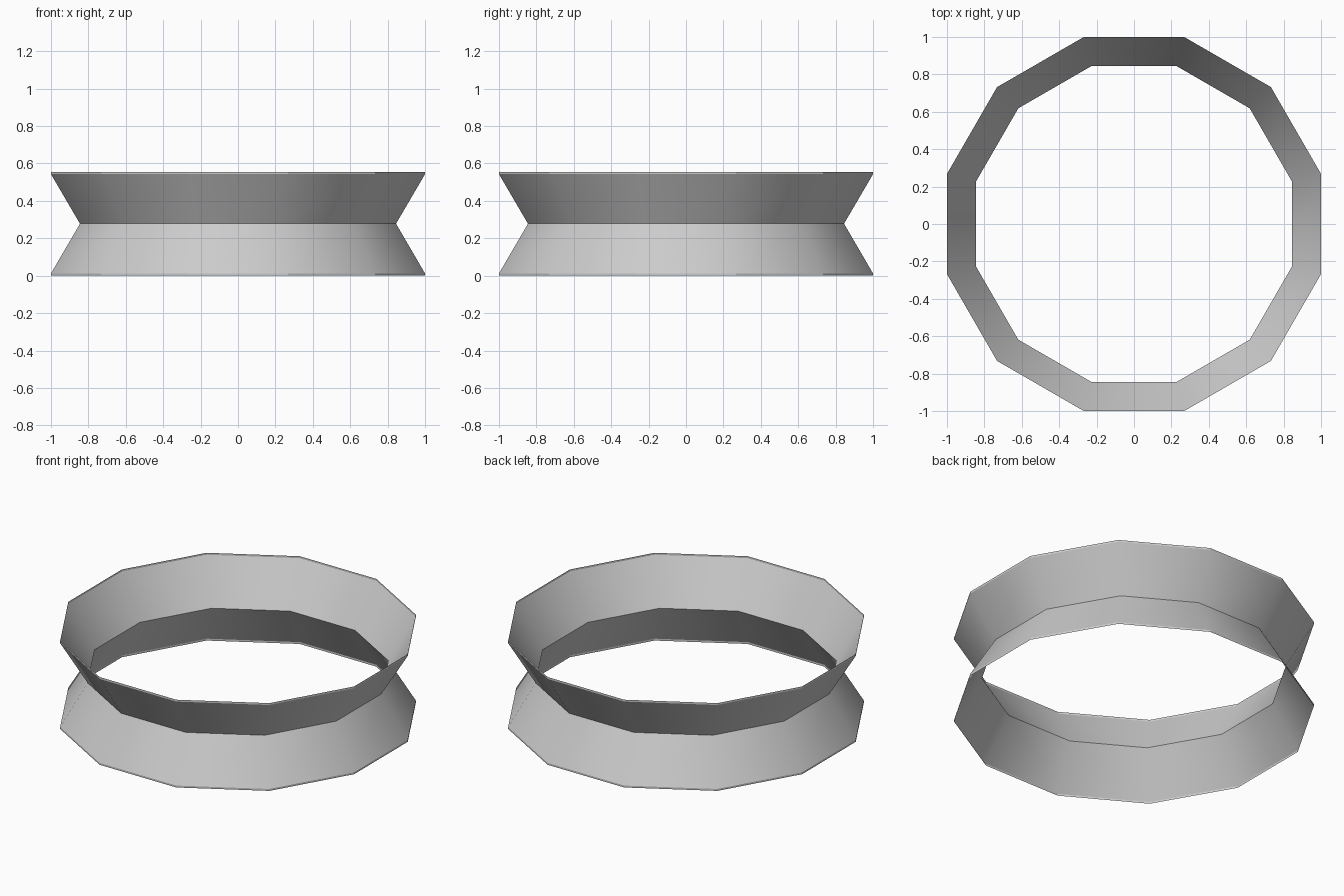
import bpy, bmesh, math

if "Cube" in bpy.data.objects:
    bpy.data.objects.remove(bpy.data.objects["Cube"])

SIDES = 12
# Wall profile as (distance to flat, height): thin lips at both rims, pinched waist
PROFILE = [(1.0, 0.0), (1.0, 0.012), (0.845, 0.278), (1.0, 0.543), (1.0, 0.555)]

grey = bpy.data.materials.new("light_grey")
grey.diffuse_color = (0.6, 0.6, 0.6, 1)
grey.use_nodes = True
grey.node_tree.nodes["Principled BSDF"].inputs["Base Color"].default_value = grey.diffuse_color

# Waisted twelve-sided ring
bm = bmesh.new()
rings = []
for flat, z in PROFILE:
    r = flat / math.cos(math.pi / SIDES)
    angles = [(i + 0.5) * 2 * math.pi / SIDES for i in range(SIDES)]
    rings.append([bm.verts.new((r * math.cos(a), r * math.sin(a), z)) for a in angles])
for low, high in zip(rings, rings[1:]):
    for i in range(SIDES):
        j = (i + 1) % SIDES
        bm.faces.new((low[i], low[j], high[j], high[i]))

mesh = bpy.data.meshes.new("waisted_ring")
bm.to_mesh(mesh)
bm.free()
mesh.materials.append(grey)
ring = bpy.data.objects.new("waisted_ring", mesh)
bpy.context.collection.objects.link(ring)

# Smooth around the ring, crisp at the waist and lips
bpy.context.view_layer.objects.active = ring
ring.select_set(True)
bpy.ops.object.shade_smooth_by_angle(angle=math.radians(28))
